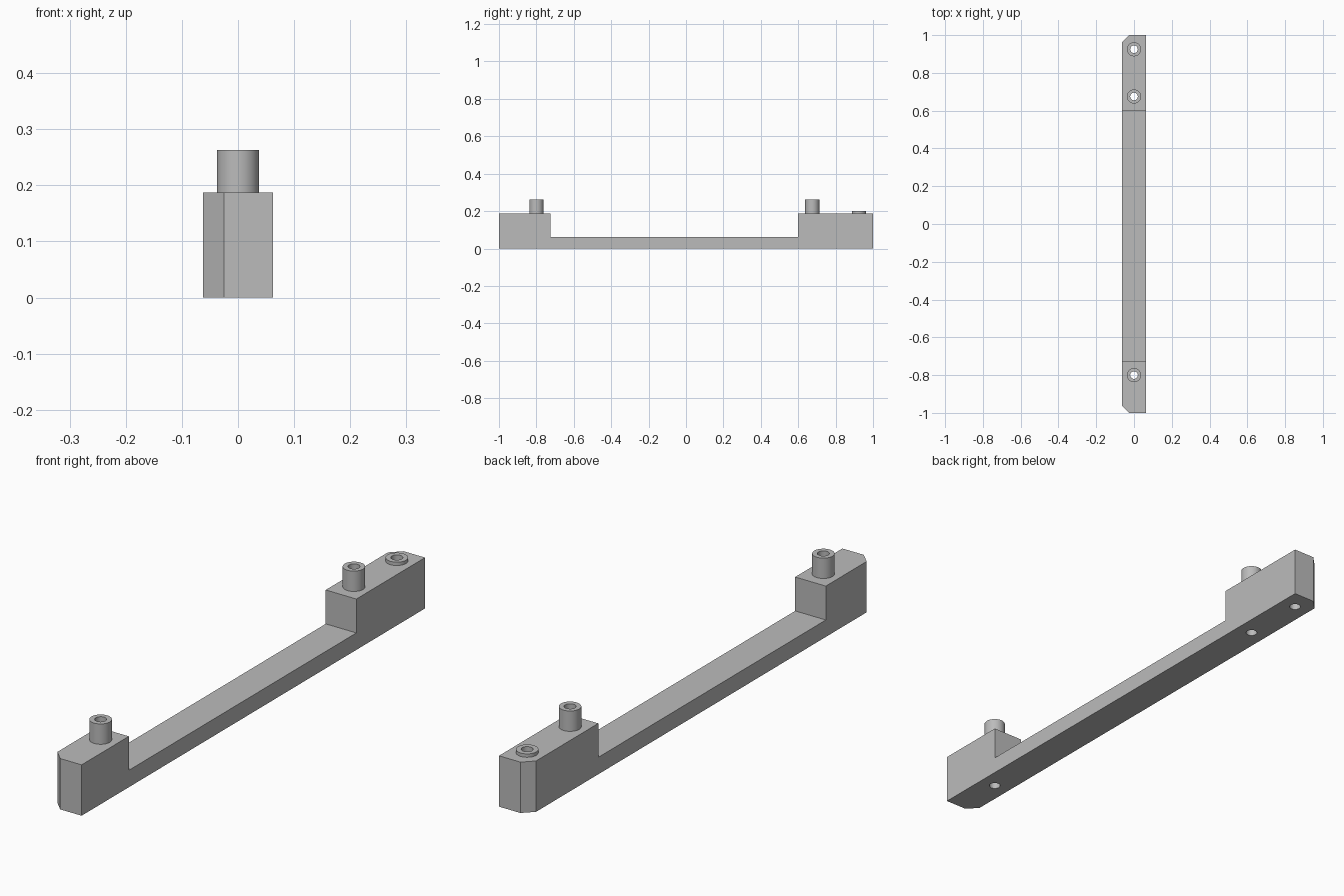
import bpy, bmesh, math
from mathutils import Vector

cube = bpy.data.objects.get("Cube")
if cube:
    bpy.data.objects.remove(cube, do_unlink=True)

HALF_W, DECK, BLOCK = 0.0625, 0.0625, 0.1875
BOSS_R, HOLE_R, SIDES = 0.0375, 0.02, 48

grey = bpy.data.materials.new("plain grey")
grey.use_nodes = True
colour = (0.5, 0.5, 0.5, 1)
grey.diffuse_color = colour
grey.node_tree.nodes["Principled BSDF"].inputs["Base Color"].default_value = colour


def add_object(name, bm):
    bmesh.ops.recalc_face_normals(bm, faces=bm.faces)
    mesh = bpy.data.meshes.new(name)
    bm.to_mesh(mesh)
    bm.free()
    mesh.materials.append(grey)
    obj = bpy.data.objects.new(name, mesh)
    bpy.context.collection.objects.link(obj)
    return obj


def smooth(obj):
    bpy.ops.object.select_all(action="DESELECT")
    obj.select_set(True)
    bpy.context.view_layer.objects.active = obj
    bpy.ops.object.shade_smooth_by_angle(angle=math.radians(35))


# Bar with a raised block at each end, extruded from its side profile
profile = [(-1, 0), (1, 0), (1, BLOCK), (0.6, BLOCK), (0.6, DECK),
           (-0.725, DECK), (-0.725, BLOCK), (-1, BLOCK)]
bm = bmesh.new()
side = bm.faces.new([bm.verts.new((-HALF_W, y, z)) for y, z in profile])
ext = bmesh.ops.extrude_face_region(bm, geom=[side])
bmesh.ops.translate(bm, vec=(2 * HALF_W, 0, 0),
                    verts=[v for v in ext["geom"] if isinstance(v, bmesh.types.BMVert)])

# Chamfered corners on the right-hand side of both ends
for end in (-1, 1):
    cut = bmesh.ops.bisect_plane(
        bm, geom=bm.verts[:] + bm.edges[:] + bm.faces[:],
        plane_co=Vector((-HALF_W, end * 0.9625, 0)),
        plane_no=Vector((-1, end, 0)), clear_outer=True)
    rim = [e for e in cut["geom_cut"] if isinstance(e, bmesh.types.BMEdge)]
    bmesh.ops.holes_fill(bm, edges=rim)
bar = add_object("bar", bm)

# Hollow bosses, each with a hole drilled right through the bar
bosses = {"front_boss": (-0.8, 0.2625), "rear_boss": (0.675, 0.2625),
          "low_rear_boss": (0.925, 0.2)}
for name, (y, top) in bosses.items():
    bm = bmesh.new()
    section = [(HOLE_R, BLOCK), (BOSS_R, BLOCK), (BOSS_R, top), (HOLE_R, top)]
    verts = [bm.verts.new((r, y, z)) for r, z in section]
    edges = [bm.edges.new((verts[i], verts[(i + 1) % 4])) for i in range(4)]
    bmesh.ops.spin(bm, geom=verts + edges, cent=(0, y, 0), axis=(0, 0, 1),
                   angle=2 * math.pi, steps=SIDES, use_duplicate=False)
    bmesh.ops.remove_doubles(bm, verts=bm.verts, dist=0.0001)
    smooth(add_object(name, bm))

    bm = bmesh.new()
    bmesh.ops.create_cone(bm, cap_ends=True, segments=SIDES,
                          radius1=HOLE_R, radius2=HOLE_R, depth=1)
    bmesh.ops.translate(bm, vec=(0, y, 0), verts=bm.verts)
    drill = add_object(name + "_drill", bm)
    drill.hide_render = True
    drill.display_type = "WIRE"
    mod = bar.modifiers.new("hole", "BOOLEAN")
    mod.operation, mod.solver, mod.object = "DIFFERENCE", "EXACT", drill

# Bake the holes and drop the drills
bpy.context.view_layer.update()
drilled = bpy.data.meshes.new_from_object(
    bar.evaluated_get(bpy.context.evaluated_depsgraph_get()))
bar.modifiers.clear()
bar.data = drilled
for name in bosses:
    bpy.data.objects.remove(bpy.data.objects[name + "_drill"], do_unlink=True)
smooth(bar)
